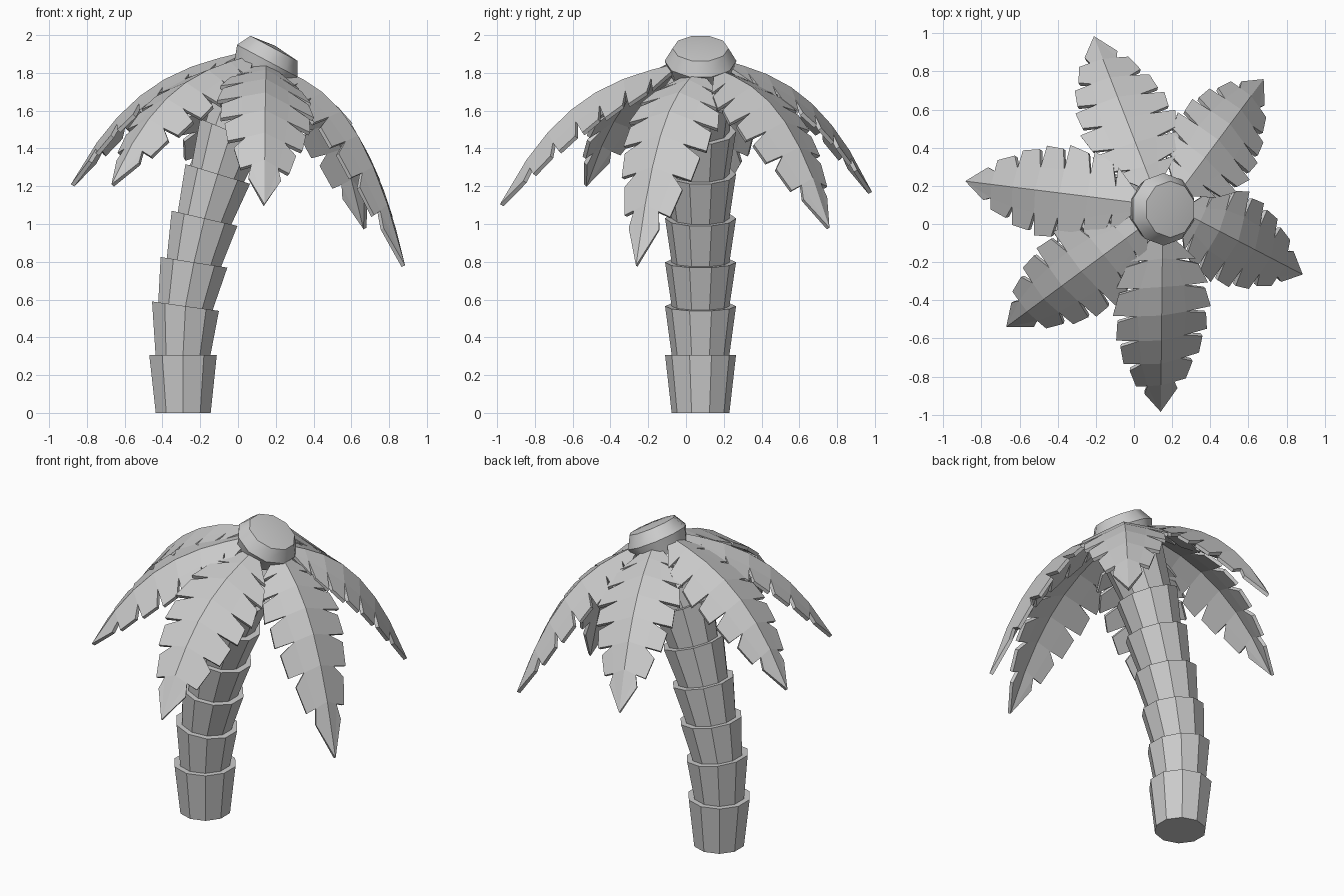
import bpy, bmesh, math
from mathutils import Vector, Matrix

if "Cube" in bpy.data.objects:
    bpy.data.objects.remove(bpy.data.objects["Cube"])

CY = 0.077  # trunk centre line in y
SIDES = 10


def ring(bm, x, z, tilt, r):
    """Ten-sided ring whose axis leans towards +x by tilt degrees."""
    rot = Matrix.Rotation(math.radians(tilt), 3, 'Y')
    verts = []
    for i in range(SIDES):
        a = math.radians(18 + 36 * i)
        p = rot @ Vector((r * math.cos(a), r * math.sin(a), 0))
        verts.append(bm.verts.new(p + Vector((x, CY, z))))
    return verts


def bridge(bm, a, b):
    for i in range(SIDES):
        j = (i + 1) % SIDES
        bm.faces.new((a[i], a[j], b[j], b[i]))


def finish(bm, name):
    me = bpy.data.meshes.new(name)
    bm.to_mesh(me)
    bm.free()
    ob = bpy.data.objects.new(name, me)
    bpy.context.collection.objects.link(ob)
    return ob


# Trunk: stacked flared segments along a leaning path (x, z, tilt)
path = [(-0.29, 0, 0), (-0.291, 0.307, 0), (-0.278, 0.565, 8), (-0.233, 0.797, 9),
        (-0.177, 1.03, 13), (-0.107, 1.265, 17), (-0.035, 1.49, 22), (0.075, 1.73, 27)]
bm = bmesh.new()
for lo, hi in zip(path, path[1:]):
    a = ring(bm, *lo, 0.153)
    b = ring(bm, *hi, 0.188)
    bridge(bm, a, b)
    bm.faces.new(a[::-1])
    bm.faces.new(b)
finish(bm, "trunk")

# Crown: tilted knob with a slightly domed top
TILT = 28
ax = Vector((math.sin(math.radians(TILT)), 0, math.cos(math.radians(TILT))))
top = Vector((0.19, CY, 1.93))
bm = bmesh.new()
rings = []
for h, r in [(-0.175, 0.155), (-0.075, 0.19), (0, 0.148)]:
    c = top + ax * h
    rings.append(ring(bm, c.x, c.z, TILT, r))
for a, b in zip(rings, rings[1:]):
    bridge(bm, a, b)
bm.faces.new(rings[0][::-1])
tip = bm.verts.new(top + ax * 0.015)
for i in range(SIDES):
    bm.faces.new((rings[-1][i], rings[-1][(i + 1) % SIDES], tip))
crown = finish(bm, "crown")
bpy.context.view_layer.objects.active = crown
crown.select_set(True)
bpy.ops.object.shade_smooth_by_angle(angle=math.radians(35))


# Fronds: folded, drooping leaves with slit edges
WIDTH = [(0, 0.05), (0.1, 0.12), (0.22, 0.23), (0.45, 0.27), (0.7, 0.235), (0.87, 0.14), (1, 0)]
CUTS = [0, 0.14, 0.3, 0.46, 0.6, 0.73, 0.85, 1]
FOLD = 0.32
ROLL = 0.2  # the whole leaf crown leans towards +x


def half_width(t):
    for (t0, w0), (t1, w1) in zip(WIDTH, WIDTH[1:]):
        if t <= t1:
            return w0 + (w1 - w0) * (t - t0) / (t1 - t0)
    return 0


def frond(name, start, end):
    s, e = Vector(start), Vector(end)
    flat = Vector((e.x - s.x, e.y - s.y, 0))
    side = Vector((-flat.y, flat.x, 0)).normalized()

    def point(t, w):
        fall = s.z - e.z
        drop = fall * (0.3 * t + 0.7 * t ** 3)
        tangent = Vector((flat.x, flat.y, -fall * (0.3 + 2.1 * t * t))).normalized()
        n = tangent.cross(side)
        lift = -abs(w) * FOLD - ROLL * side.x * w
        return s + flat * t - Vector((0, 0, drop)) + side * (w * 0.94) + n * lift

    bm = bmesh.new()
    rib = [bm.verts.new(point(t, 0)) for t in CUTS]
    last = len(CUTS) - 2
    for sg in (1, -1):
        notch = [bm.verts.new(point(t + 0.015, sg * half_width(t) * (0.5 if i else 1)))
                 for i, t in enumerate(CUTS[:-1])]
        for i in range(last + 1):
            ta, tb = CUTS[i] + 0.06, CUTS[i + 1] + 0.025
            a = bm.verts.new(point(ta, sg * half_width(ta) * 0.95))
            if i == last:
                faces = [(rib[i], rib[i + 1], notch[i]), (notch[i], rib[i + 1], a)]
            else:
                b = bm.verts.new(point(tb, sg * half_width(tb) * 1.03))
                faces = [(rib[i], rib[i + 1], notch[i + 1], notch[i]),
                         (notch[i], notch[i + 1], b, a)]
            for f in faces:
                bm.faces.new(f if sg < 0 else f[::-1])
    bmesh.ops.recalc_face_normals(bm, faces=bm.faces)
    bm.normal_update()
    if sum(f.normal.z for f in bm.faces) < 0:
        bmesh.ops.reverse_faces(bm, faces=bm.faces)
    m = finish(bm, name).modifiers.new("thickness", 'SOLIDIFY')
    m.thickness = 0.022
    m.offset = -1


frond("frond_front", (0.15, -0.05, 1.85), (0.14, -0.985, 1.105))
frond("frond_right", (0.26, 0.06, 1.81), (0.885, -0.265, 0.78))
frond("frond_back_right", (0.24, 0.17, 1.82), (0.68, 0.76, 0.98))
frond("frond_back", (0.10, 0.19, 1.87), (-0.21, 0.985, 1.17))
frond("frond_left", (0.03, 0.11, 1.91), (-0.885, 0.225, 1.21))
frond("frond_front_left", (0.06, 0.0, 1.89), (-0.67, -0.54, 1.21))
